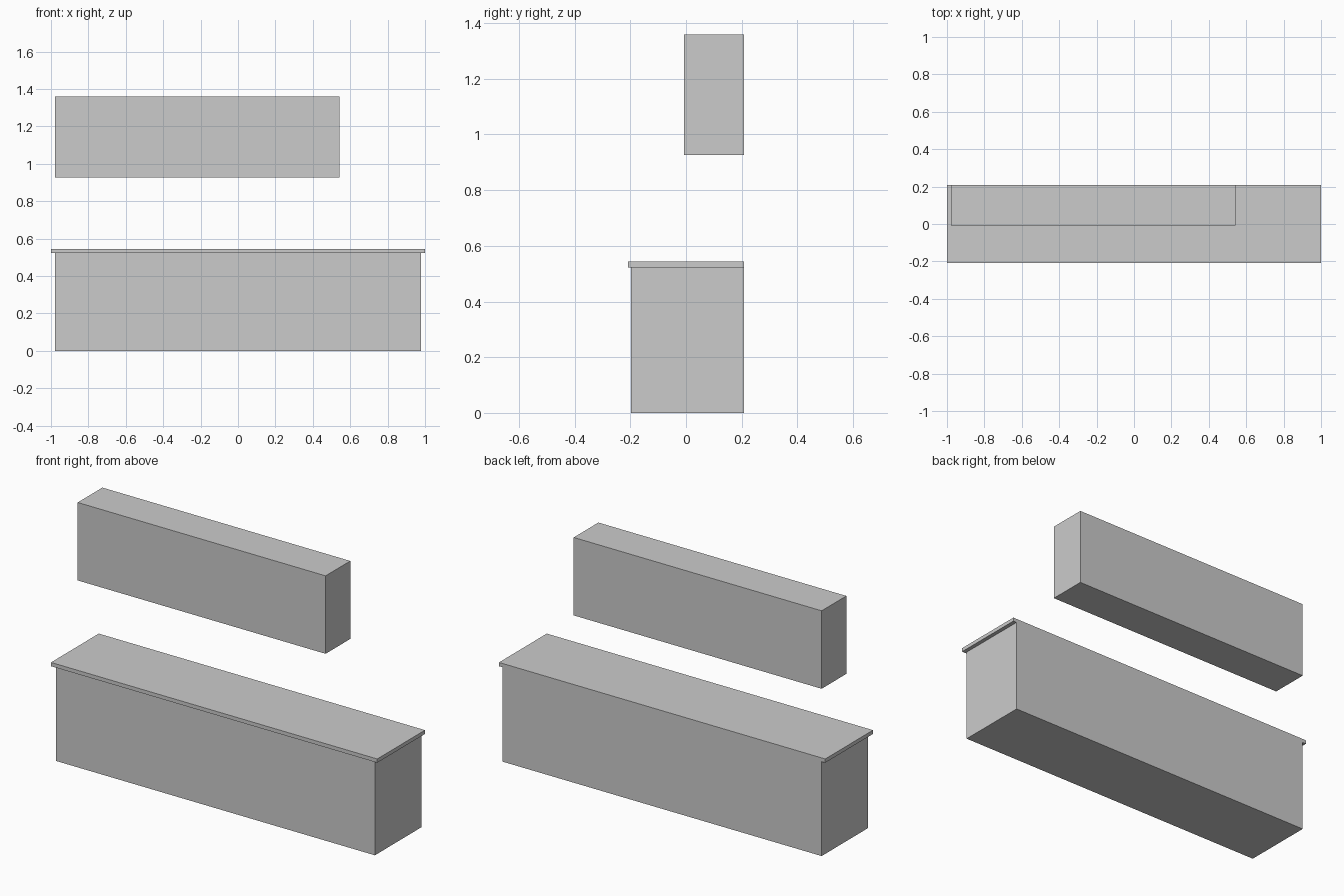
import bpy

if "Cube" in bpy.data.objects:
    bpy.data.objects.remove(bpy.data.objects["Cube"])


def box(name, x, y, z):
    """Axis-aligned box from (min, max) pairs."""
    bpy.ops.mesh.primitive_cube_add(size=1, location=[(a + b) / 2 for a, b in (x, y, z)])
    ob = bpy.context.object
    ob.name = name
    ob.scale = [b - a for a, b in (x, y, z)]
    bpy.ops.object.transform_apply(location=False, rotation=False, scale=True)
    return ob


BACK = 0.209
LOWER_Y, LOWER_Z = (-0.198, BACK), (0.0, 0.523)
UPPER_Y, UPPER_Z = (-0.007, BACK), (0.927, 1.359)


def cabinet_row(prefix, xs, y, z):
    """Row of cabinets closed by a thin panel at each end."""
    last = len(xs) - 2
    for i, x in enumerate(zip(xs, xs[1:])):
        part = "end_panel" if i in (0, last) else "cabinet"
        box(f"{prefix}_{part}_{i}", x, y, z)


# Base cabinets with end panels
cabinet_row("base", [-0.978, -0.942, -0.51, 0.07, 0.507, 0.942, 0.978], LOWER_Y, LOWER_Z)

# Wall cabinets with end panels
cabinet_row("wall", [-0.978, -0.942, -0.51, 0.07, 0.507, 0.542], UPPER_Y, UPPER_Z)

# Countertop, overhanging the front and both ends
box("countertop", (-1.0, 1.0), (-0.209, BACK), (0.523, 0.544))
